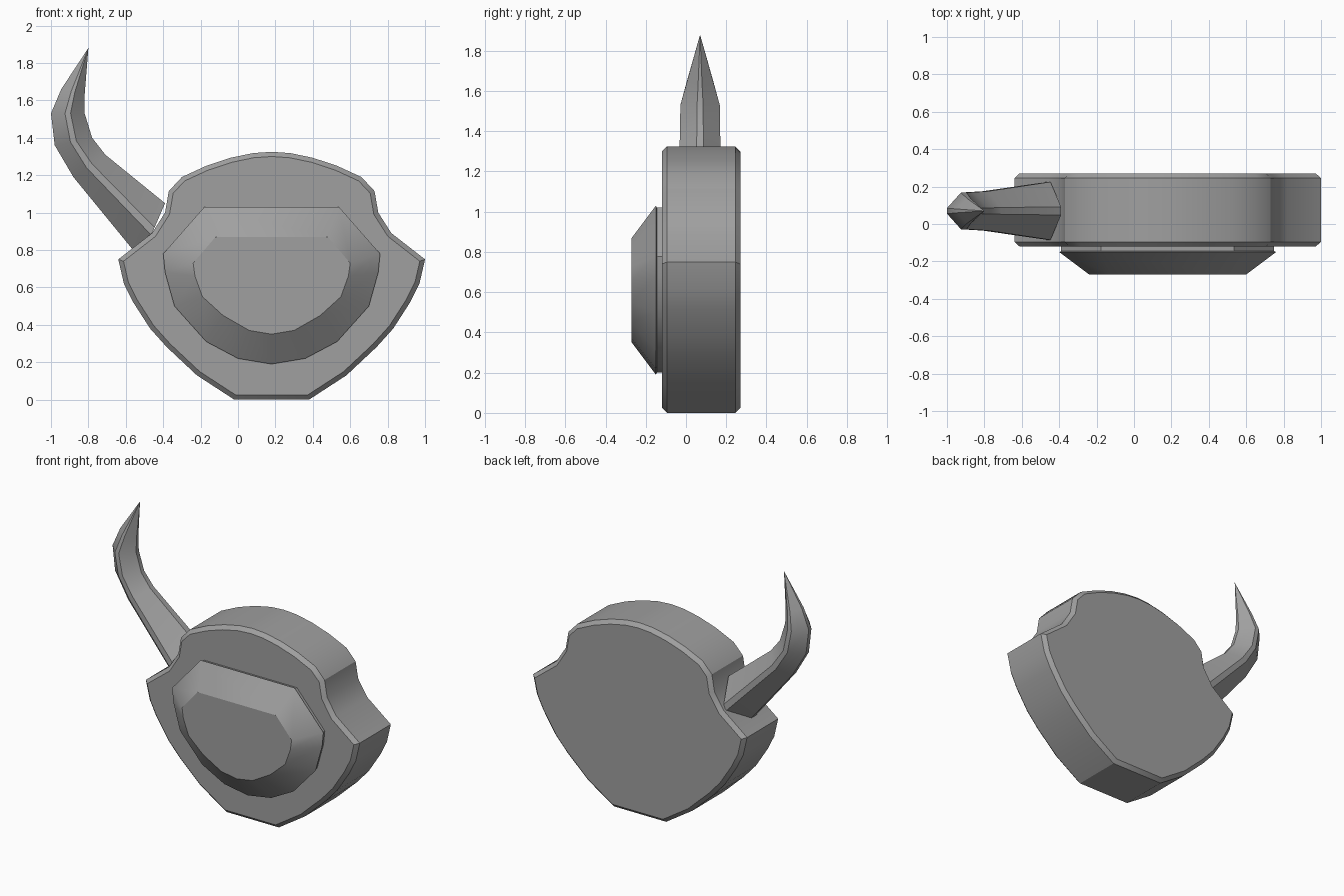
import bpy, bmesh, math
from mathutils import Vector

default = bpy.data.objects.get("Cube")
if default:
    bpy.data.objects.remove(default, do_unlink=True)

grey = bpy.data.materials.new("plain grey")
grey.use_nodes = True
COLOR = (0.35, 0.35, 0.35, 1)
grey.diffuse_color = COLOR
grey.node_tree.nodes["Principled BSDF"].inputs["Base Color"].default_value = COLOR

CX = 0.18  # symmetry line of the shield


def loft(name, rings, tip=None, angle=30):
    """Skin a list of equal rings, closing the ends with a face or a point."""
    bm = bmesh.new()
    loops = [[bm.verts.new(p) for p in ring] for ring in rings]
    n = len(loops[0])
    for a, b in zip(loops, loops[1:]):
        for i in range(n):
            bm.faces.new((a[i], a[(i + 1) % n], b[(i + 1) % n], b[i]))
    bm.faces.new(loops[0])
    if tip:
        point = bm.verts.new(tip)
        for i in range(n):
            bm.faces.new((loops[-1][i], loops[-1][(i + 1) % n], point))
    else:
        bm.faces.new(loops[-1])
    bmesh.ops.recalc_face_normals(bm, faces=bm.faces)
    mesh = bpy.data.meshes.new(name)
    bm.to_mesh(mesh)
    bm.free()
    mesh.materials.append(grey)
    obj = bpy.data.objects.new(name, mesh)
    bpy.context.collection.objects.link(obj)
    bpy.ops.object.select_all(action='DESELECT')
    obj.select_set(True)
    bpy.context.view_layer.objects.active = obj
    bpy.ops.object.shade_smooth_by_angle(angle=math.radians(angle))
    return obj


def mirrored(half):
    """Full outline from the +x half, listed from top to bottom."""
    left = [(-x, z) for x, z in reversed(half) if x > 0]
    return [Vector(p) for p in half + left]


def inset(outline, d):
    """Move each side of a clockwise outline inwards by d."""
    result = []
    n = len(outline)
    for i, p in enumerate(outline):
        a = (p - outline[i - 1]).normalized()
        b = (outline[(i + 1) % n] - p).normalized()
        na, nb = Vector((a.y, -a.x)), Vector((b.y, -b.x))
        result.append(p + (na + nb) * d / (1 + na.dot(nb)))
    return result


def at_depth(outline, y):
    return [(CX + p.x, y, p.y) for p in outline]


# Shield-shaped body with chamfered front and back rims
body = mirrored([(0, 1.325), (0.1, 1.318), (0.22, 1.293), (0.35, 1.25),
                 (0.48, 1.19), (0.55, 1.115), (0.57, 1.0), (0.64, 0.89),
                 (0.82, 0.75), (0.79, 0.62), (0.74, 0.52), (0.65, 0.38),
                 (0.56, 0.28), (0.4, 0.13), (0.2, 0.0)])
rim = inset(body, 0.025)
loft("shield_body", [at_depth(rim, -0.12), at_depth(body, -0.095),
                     at_depth(body, 0.245), at_depth(rim, 0.27)])

# Raised front boss with sloping sides
boss = mirrored([(0.36, 1.03), (0.58, 0.78), (0.57, 0.68), (0.52, 0.5),
                 (0.35, 0.31), (0.18, 0.22), (0, 0.19)])
face = mirrored([(0.3, 0.87), (0.42, 0.73), (0.41, 0.66), (0.37, 0.55),
                 (0.26, 0.45), (0.12, 0.37), (0, 0.35)])
loft("front_boss", [at_depth(inset(boss, 0.01), -0.1),
                    at_depth(inset(boss, 0.01), -0.145),
                    at_depth(boss, -0.15), at_depth(face, -0.27)])

# Curved horn: diamond section with narrow flats along its four ridges
HORN_Y = 0.07
sections = [((-0.52, 0.75), (-0.39, 1.05), 0.155, 0.022),
            ((-0.88, 1.19), (-0.71, 1.31), 0.105, 0.018),
            ((-0.98, 1.36), (-0.78, 1.40), 0.1, 0.016),
            ((-1.0, 1.53), (-0.82, 1.53), 0.098, 0.015),
            ((-0.945, 1.66), (-0.82, 1.63), 0.066, 0.01)]
rings = []
for outer, inner, b, e in sections:
    o, i = Vector(outer), Vector(inner)
    mid, a = (o + i) / 2, (i - o).length / 2
    d = (i - o).normalized()
    ring = []
    for u, v in ((a, -e), (a, e), (e, b), (-e, b),
                 (-a, e), (-a, -e), (-e, -b), (e, -b)):
        p = mid + d * u
        ring.append((p.x, HORN_Y + v, p.y))
    rings.append(ring)
loft("side_horn", rings, tip=(-0.8, HORN_Y, 1.88))
